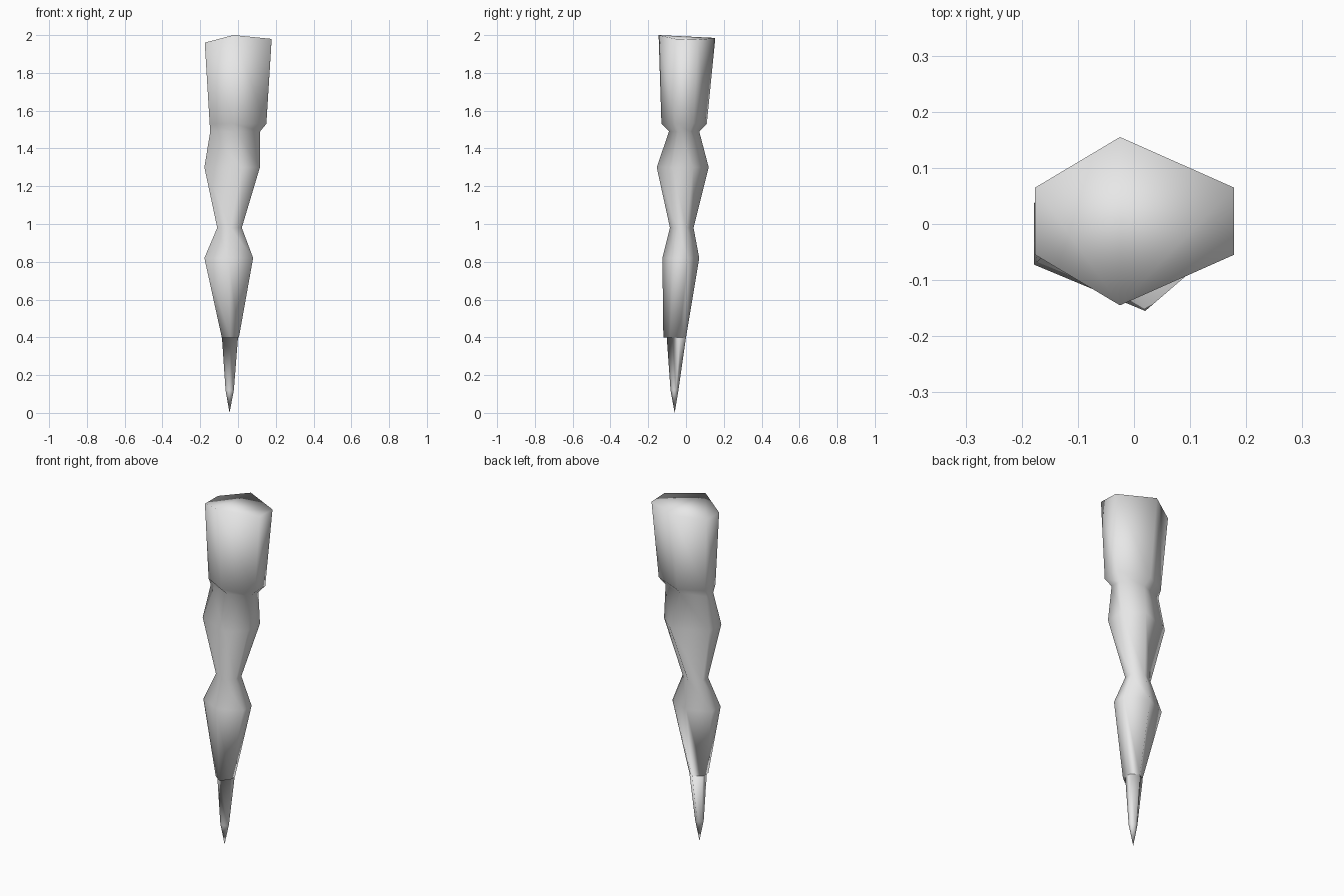
import bpy
import bmesh

cube = bpy.data.objects.get("Cube")
if cube:
    bpy.data.objects.remove(cube)

ice = bpy.data.materials.new("pale grey")
ice.use_nodes = True
ice.diffuse_color = (0.8, 0.8, 0.8, 1)
ice.node_tree.nodes["Principled BSDF"].inputs["Base Color"].default_value = (0.8, 0.8, 0.8, 1)


def hexagon(bm, z, x0, x1, y0, y1, point_x):
    """Six-sided ring: flat left and right sides, a point at front and back."""
    low, high = y0 + (y1 - y0) * 0.3, y0 + (y1 - y0) * 0.7
    outline = [(point_x, y0), (x1, low), (x1, high), (point_x, y1), (x0, high), (x0, low)]
    return [bm.verts.new((x, y, z)) for x, y in outline]


# Rings down the shaft: height, left, right, front, back, x of the points
rings = [
    (1.98, -0.176, 0.178, -0.145, 0.155, -0.025),
    (1.53, -0.15, 0.15, -0.13, 0.11, -0.02),
    (1.49, -0.147, 0.117, -0.09, 0.07, -0.01),
    (1.30, -0.178, 0.116, -0.155, 0.12, 0.02),
    (0.98, -0.11, 0.02, -0.085, 0.04, -0.04),
    (0.82, -0.178, 0.08, -0.125, 0.07, -0.05),
    (0.40, -0.086, 0.005, -0.12, 0.0, -0.04),
    (0.40, -0.085, 0.0, -0.102, 0.0, -0.04),
    (0.12, -0.066, -0.022, -0.082, -0.04, -0.045),
]

bm = bmesh.new()
loops = [hexagon(bm, *ring) for ring in rings]

# Uneven rim of the top
for vert, z in zip(loops[0], (2.0, 1.98, 1.975, 1.985, 1.96, 1.96)):
    vert.co.z = z

# Sides
for upper, lower in zip(loops, loops[1:]):
    for i in range(6):
        j = (i + 1) % 6
        bm.faces.new((upper[i], lower[i], lower[j], upper[j]))

# Pointed tip
tip = bm.verts.new((-0.045, -0.06, 0))
for i in range(6):
    bm.faces.new((loops[-1][i], tip, loops[-1][(i + 1) % 6]))

# Top cap, folded along its front-to-back ridge
front, right_f, right_b, back, left_b, left_f = loops[0]
bm.faces.new((front, right_f, right_b, back))
bm.faces.new((front, back, left_b, left_f))

bmesh.ops.recalc_face_normals(bm, faces=bm.faces)
for face in bm.faces:
    face.smooth = True

mesh = bpy.data.meshes.new("icicle")
bm.to_mesh(mesh)
bm.free()
mesh.materials.append(ice)
icicle = bpy.data.objects.new("icicle", mesh)
bpy.context.collection.objects.link(icicle)
